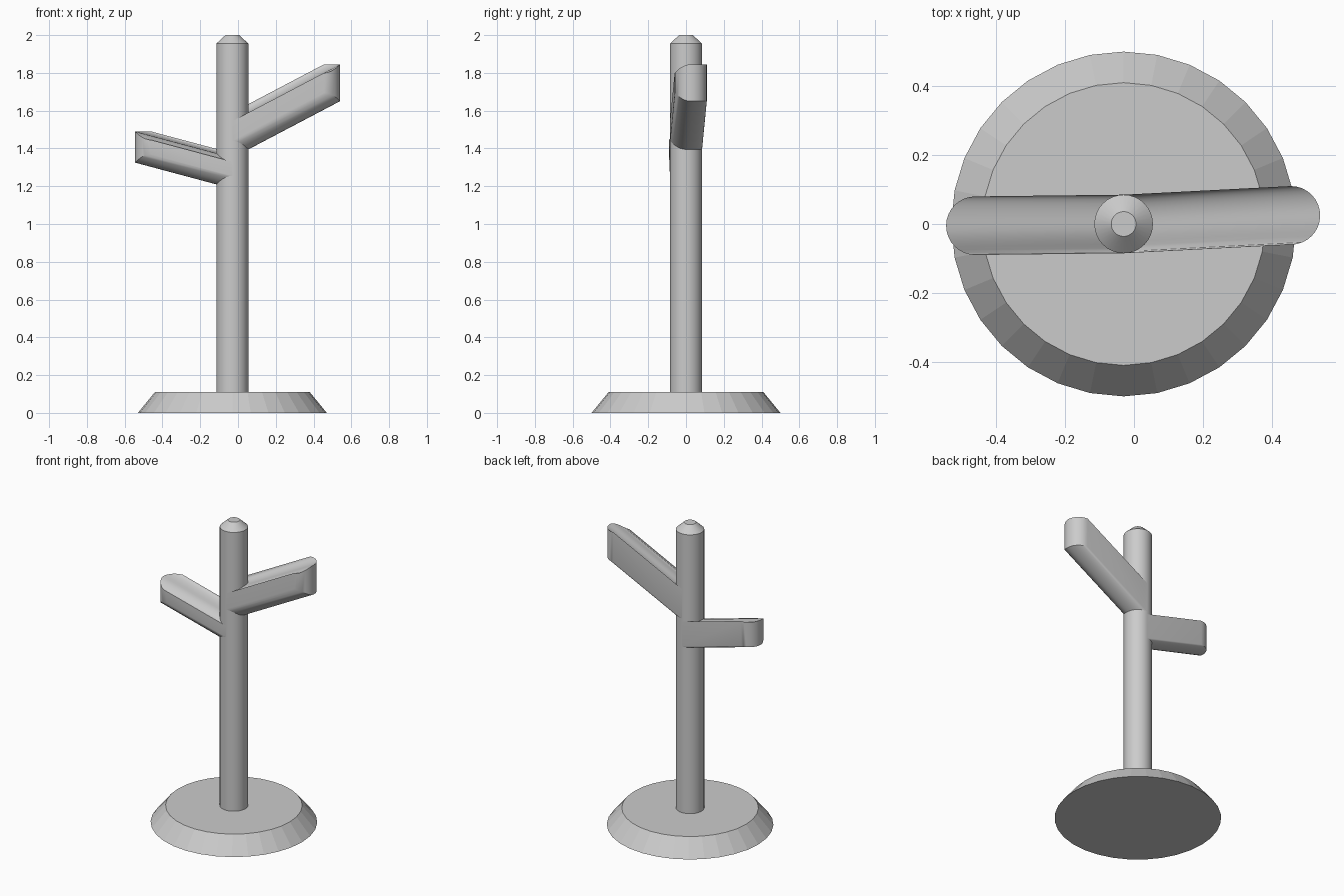
import bpy, bmesh
from math import sin, cos, pi, radians

if "Cube" in bpy.data.objects:
    bpy.data.objects.remove(bpy.data.objects["Cube"])

CX, R, SIDES = -0.03, 0.085, 32   # trunk axis, trunk radius, sides


def finish(name, bm, smooth):
    bmesh.ops.recalc_face_normals(bm, faces=bm.faces)
    me = bpy.data.meshes.new(name)
    bm.to_mesh(me)
    bm.free()
    ob = bpy.data.objects.new(name, me)
    bpy.context.collection.objects.link(ob)
    if smooth:
        bpy.ops.object.select_all(action='DESELECT')
        ob.select_set(True)
        bpy.context.view_layer.objects.active = ob
        bpy.ops.object.shade_smooth_by_angle(angle=radians(30))
    return ob


def lathe(name, profile, smooth):
    """Stack of rings (radius, z), capped at both ends."""
    bm = bmesh.new()
    rings = [[bm.verts.new((CX + r * cos(2 * pi * i / SIDES), r * sin(2 * pi * i / SIDES), z))
              for i in range(SIDES)] for r, z in profile]
    for a, b in zip(rings, rings[1:]):
        for i in range(SIDES):
            j = (i + 1) % SIDES
            bm.faces.new((a[i], a[j], b[j], b[i]))
    bm.faces.new(rings[0])
    bm.faces.new(rings[-1])
    return finish(name, bm, smooth)


def branch(name, side, z_low, z_high, shift):
    """Half-round patch of the trunk wall pulled outward; front corners are eased."""
    bm = bmesh.new()
    n = SIDES // 2
    loops = []
    for k in (0, 1):
        low, high = [], []
        for i in range(n + 1):
            t = -pi / 2 + pi * i / n
            ease = 0.045 * max(0, -sin(t)) ** 2
            x = CX + side * R * cos(t) + k * shift[0]
            y = R * sin(t) + k * shift[1]
            low.append(bm.verts.new((x, y, z_low + ease + k * shift[2])))
            high.append(bm.verts.new((x, y, z_high - ease + k * shift[2])))
        loops.append((low, high))
    (l0, h0), (l1, h1) = loops
    for i in range(n):
        bm.faces.new((l1[i], l1[i + 1], h1[i + 1], h1[i]))   # rounded end
        bm.faces.new((l0[i], l0[i + 1], l1[i + 1], l1[i]))   # underside
        bm.faces.new((h0[i], h1[i], h1[i + 1], h0[i + 1]))   # top
    for i in (0, n):
        bm.faces.new((l0[i], l1[i], h1[i], h0[i]))           # flat sides
    # hidden inner wall closes the solid inside the trunk
    inner = [[bm.verts.new((CX, v.co.y * 0.98, v.co.z)) for v in row] for row in (l0, h0)]
    for i in range(n):
        bm.faces.new((l0[i], h0[i], h0[i + 1], l0[i + 1]))
    bmesh.ops.delete(bm, geom=[v for row in inner for v in row], context='VERTS')
    return finish(name, bm, True)


# Faceted foot
lathe("base", [(0.5, 0), (0.41, 0.11)], False)
# Post with chamfered tip
lathe("trunk", [(R, 0.1), (R, 1.955), (0.036, 2.0)], True)
# Two peg branches
branch("right_branch", 1, 1.395, 1.59, (0.485, 0.025, 0.255))
branch("left_branch", -1, 1.21, 1.375, (-0.43, -0.005, 0.115))
